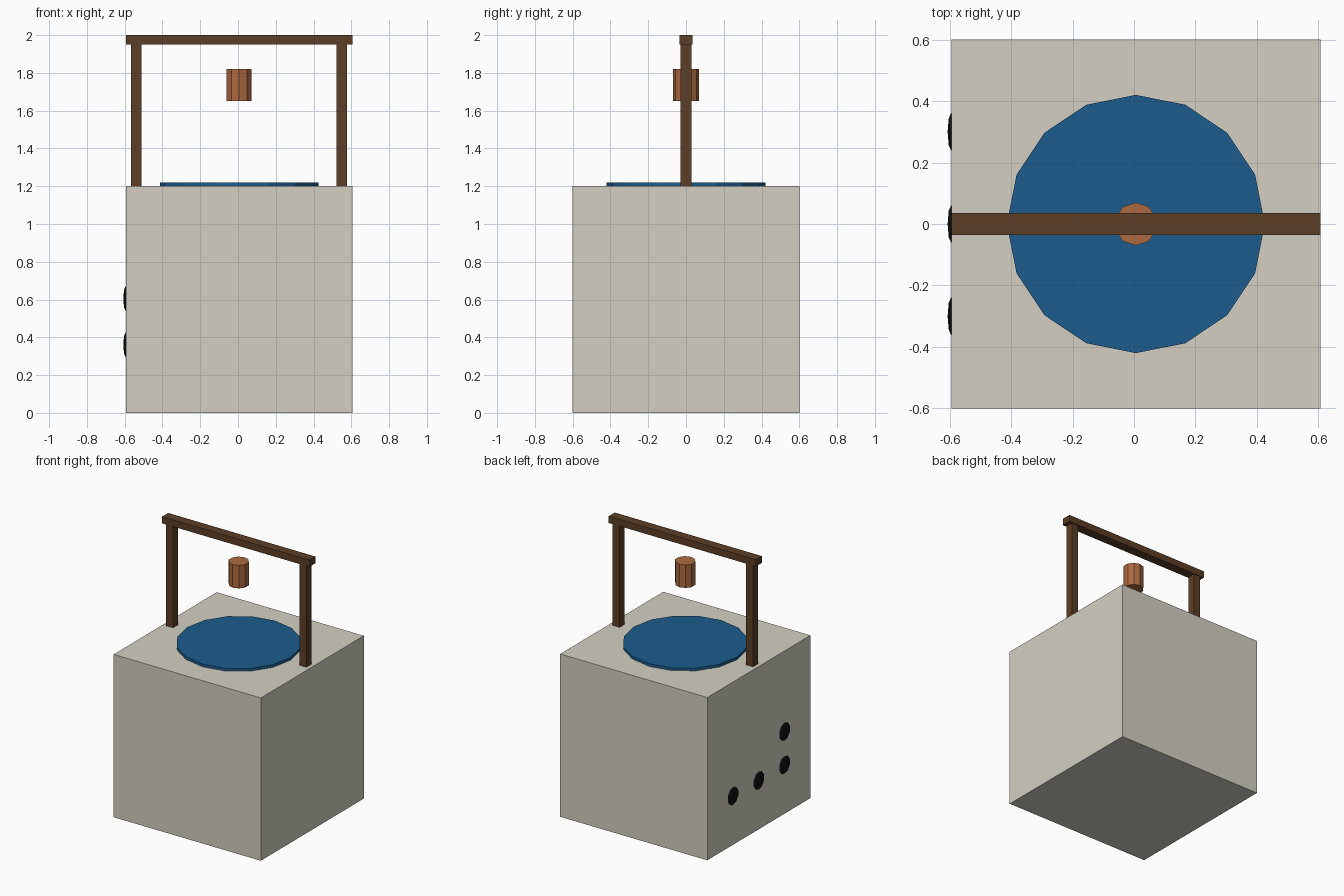
import bpy

if "Cube" in bpy.data.objects:
    bpy.data.objects.remove(bpy.data.objects["Cube"])

SHIFT = 0.006  # offset of the well body, balancing the stones on the left side


def material(name, rgb):
    # picture colour (0-255) converted to linear
    lin = [((c / 255 + 0.055) / 1.055) ** 2.4 for c in rgb]
    m = bpy.data.materials.new(name)
    m.diffuse_color = (*lin, 1)
    m.use_nodes = True
    m.node_tree.nodes["Principled BSDF"].inputs["Base Color"].default_value = m.diffuse_color
    return m


STONE = material("pale_stone", (211, 207, 194))
WATER = material("water_blue", (28, 92, 142))
WOOD = material("dark_wood", (92, 62, 38))
BUCKET = material("bucket_wood", (172, 106, 65))
BLACK = material("black", (14, 15, 18))


def finish(name, mat, scale=(1, 1, 1)):
    o = bpy.context.object
    o.name = name
    o.scale = scale
    o.data.materials.append(mat)
    bpy.ops.object.transform_apply(location=False, rotation=False, scale=True)
    return o


def box(name, mat, centre, size):
    bpy.ops.mesh.primitive_cube_add(size=1, location=(centre[0] + SHIFT, *centre[1:]))
    return finish(name, mat, size)


def cylinder(name, mat, sides, radius, z0, z1):
    bpy.ops.mesh.primitive_cylinder_add(vertices=sides, radius=radius, depth=z1 - z0,
                                        location=(SHIFT, 0, (z0 + z1) / 2))
    return finish(name, mat)


# well body and water surface
box("well_body", STONE, (0, 0, 0.6), (1.2, 1.2, 1.2))
cylinder("water", WATER, 16, 0.42, 1.18, 1.22)

# wooden frame
for side, label in ((-1, "left"), (1, "right")):
    box(label + "_post", WOOD, (side * 0.544, 0, 1.575), (0.056, 0.056, 0.75))
box("crossbeam", WOOD, (0, 0, 1.975), (1.2, 0.07, 0.05))

# hanging bucket
cylinder("bucket", BUCKET, 10, 0.07, 1.65, 1.82)

# flattened black spots on the left side
for i, (y, z) in enumerate(((0.3, 0.36), (0, 0.36), (-0.3, 0.36), (-0.3, 0.605))):
    bpy.ops.mesh.primitive_uv_sphere_add(segments=8, ring_count=5, radius=0.065,
                                         location=(-0.6 + SHIFT, y, z))
    finish(f"side_spot_{i + 1}", BLACK, (0.2, 1, 1))
